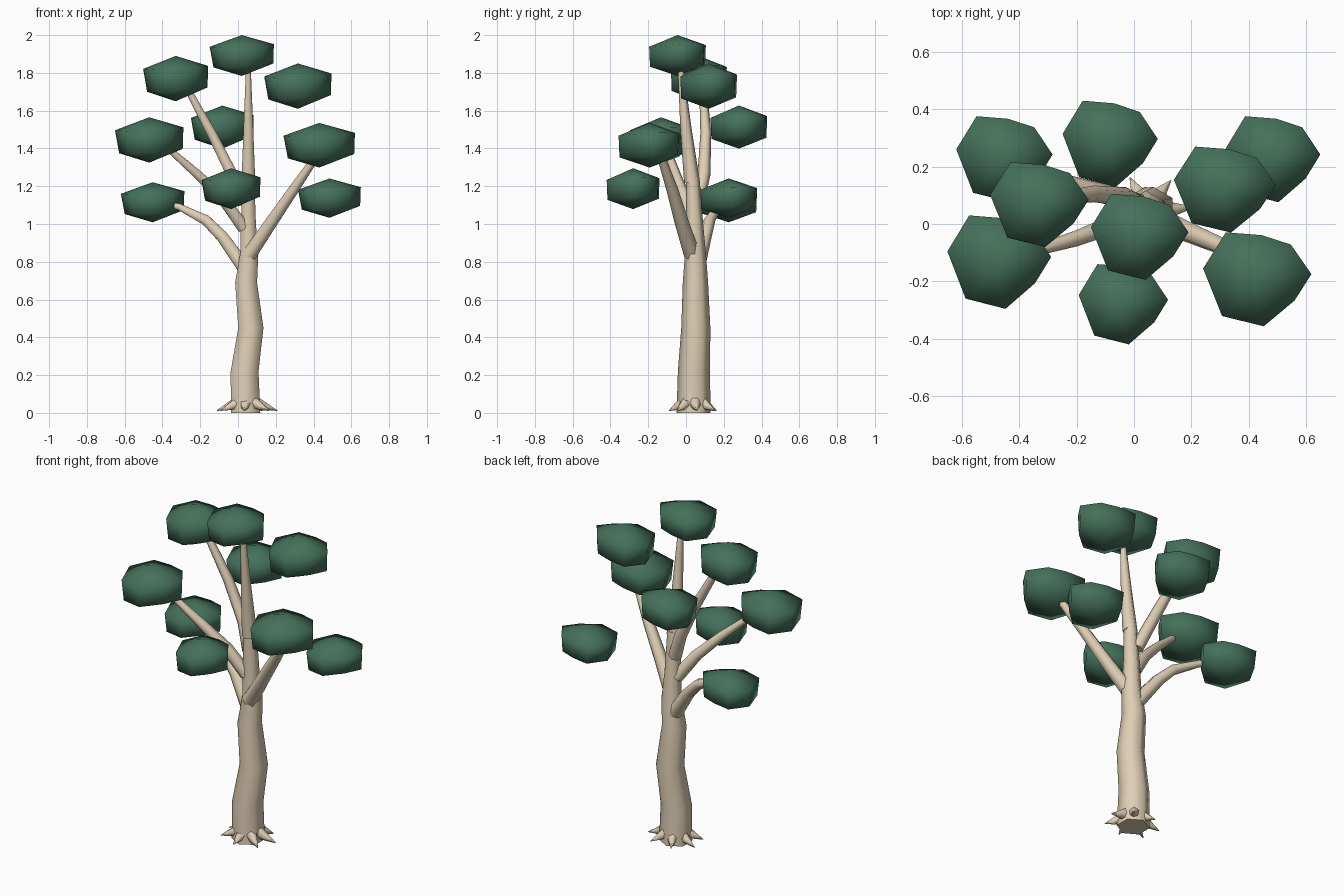
import bpy, bmesh, math
from mathutils import Vector

if "Cube" in bpy.data.objects:
    bpy.data.objects.remove(bpy.data.objects["Cube"])


def material(name, color):
    m = bpy.data.materials.new(name)
    m.diffuse_color = color
    m.use_nodes = True
    m.node_tree.nodes["Principled BSDF"].inputs["Base Color"].default_value = m.diffuse_color
    return m


BARK = material("bark", (0.74, 0.62, 0.46, 1))
LEAF = material("leaf", (0.06, 0.165, 0.105, 1))


def finish(name, bm, mat):
    bmesh.ops.recalc_face_normals(bm, faces=bm.faces)
    me = bpy.data.meshes.new(name)
    bm.to_mesh(me)
    bm.free()
    for p in me.polygons:
        p.use_smooth = True
    me.materials.append(mat)
    ob = bpy.data.objects.new(name, me)
    bpy.context.collection.objects.link(ob)
    bpy.context.view_layer.objects.active = ob
    ob.select_set(True)
    if mat is BARK:
        bpy.ops.object.shade_smooth_by_angle(angle=math.radians(65))
    ob.select_set(False)
    return ob


def tube(name, pts, radii, sides=6, level=False):
    """Tapered tube through points; level keeps the rings horizontal."""
    pts = [Vector(p) for p in pts]
    bm = bmesh.new()
    rings = []
    for i, (p, r) in enumerate(zip(pts, radii)):
        d = (pts[min(i + 1, len(pts) - 1)] - pts[max(i - 1, 0)]).normalized()
        if level:
            d = Vector((0, 0, 1))
        u = Vector((0, 1, 0)) - d * d.y
        u.normalize()
        v = d.cross(u)
        rings.append([bm.verts.new(p + r * (u * math.cos(a) + v * math.sin(a)))
                      for a in (2 * math.pi * k / sides for k in range(sides))])
    for a, b in zip(rings, rings[1:]):
        for k in range(sides):
            n = (k + 1) % sides
            bm.faces.new((a[k], a[n], b[n], b[k]))
    bm.faces.new(rings[0])
    bm.faces.new(rings[-1])
    return finish(name, bm, BARK)


# Trunk and leader
tube("trunk",
     [(.04, .04, 0), (.035, .042, .22), (.068, .052, .45), (.043, .05, .69),
      (.06, .05, .85), (.055, .045, 1.0), (.055, .035, 1.25)],
     [.09, .085, .077, .067, .055, .046, .036], level=True)
tube("leader", [(.055, .032, 1.22), (.055, .0, 1.5), (.055, -.03, 1.84)],
     [.042, .03, .014])

# Branches
tube("low_left_branch",
     [(.04, .055, .76), (-.085, .10, .935), (-.17, .125, 1.02),
      (-.31, .17, 1.09), (-.40, .2, 1.11)], [.044, .036, .031, .02, .016])
tube("right_branch",
     [(.055, .035, .83), (.17, -.02, 1.0), (.30, -.075, 1.19), (.41, -.13, 1.35)],
     [.044, .038, .031, .022])
tube("mid_left_branch",
     [(.03, .04, .98), (-.07, .0, 1.12), (-.2, -.05, 1.25), (-.37, -.1, 1.4)],
     [.038, .034, .028, .018])
tube("high_left_branch",
     [(.03, .06, 1.11), (-.03, .095, 1.26), (-.14, .105, 1.48), (-.27, .09, 1.72)],
     [.036, .034, .029, .02])

# Root spikes around the base
for i in range(7):
    a = math.radians(8 + i * 360 / 7)
    c, s = math.cos(a), math.sin(a)
    tube(f"root_{i + 1}",
         [(.045 + .05 * c, .04 + .05 * s, .055), (.045 + .10 * c, .04 + .085 * s, .035),
          (.045 + .165 * c, .04 + .13 * s, .012)], [.036, .022, .002])

# Leaf clumps: one irregular eight-sided pad, scaled for each place
OUTLINE = [(-.58, 1.0), (.08, .94), (.62, .74), (1, .11),
           (.69, -.45), (.12, -1.0), (-.65, -.78), (-1, .23)]
CLUMPS = [  # centre, half sizes
    ((.02, -.045, 1.892), (.17, .15, .108)),
    ((-.33, .068, 1.77), (.172, .148, .12)),
    ((.317, .12, 1.73), (.178, .15, .12)),
    ((-.083, .28, 1.513), (.166, .15, .114)),
    ((-.47, -.133, 1.445), (.181, .163, .12)),
    ((.43, -.193, 1.417), (.189, .164, .118)),
    ((-.037, -.28, 1.187), (.156, .14, .108)),
    ((-.452, .226, 1.115), (.168, .15, .106)),
    ((.484, .226, 1.137), (.166, .15, .104)),
]
for i, (c, h) in enumerate(CLUMPS):
    bm = bmesh.new()

    def vert(x, y, z):
        return bm.verts.new((c[0] + x * h[0], c[1] + y * h[1], c[2] + z * h[2]))

    top, bottom = vert(0, 0, 1), vert(0, 0, -1)
    upper = [vert(x, y, .48 + .07 * x + .06 * y) for x, y in OUTLINE]
    lower = [vert(x * (.93 + .05 * x), y * .97, -.5 + .1 * x + .06 * y) for x, y in OUTLINE]
    for k in range(8):
        n = (k + 1) % 8
        bm.faces.new((top, upper[k], upper[n]))
        bm.faces.new((upper[k], lower[k], lower[n], upper[n]))
        bm.faces.new((bottom, lower[n], lower[k]))
    finish(f"leaf_clump_{i + 1}", bm, LEAF)
